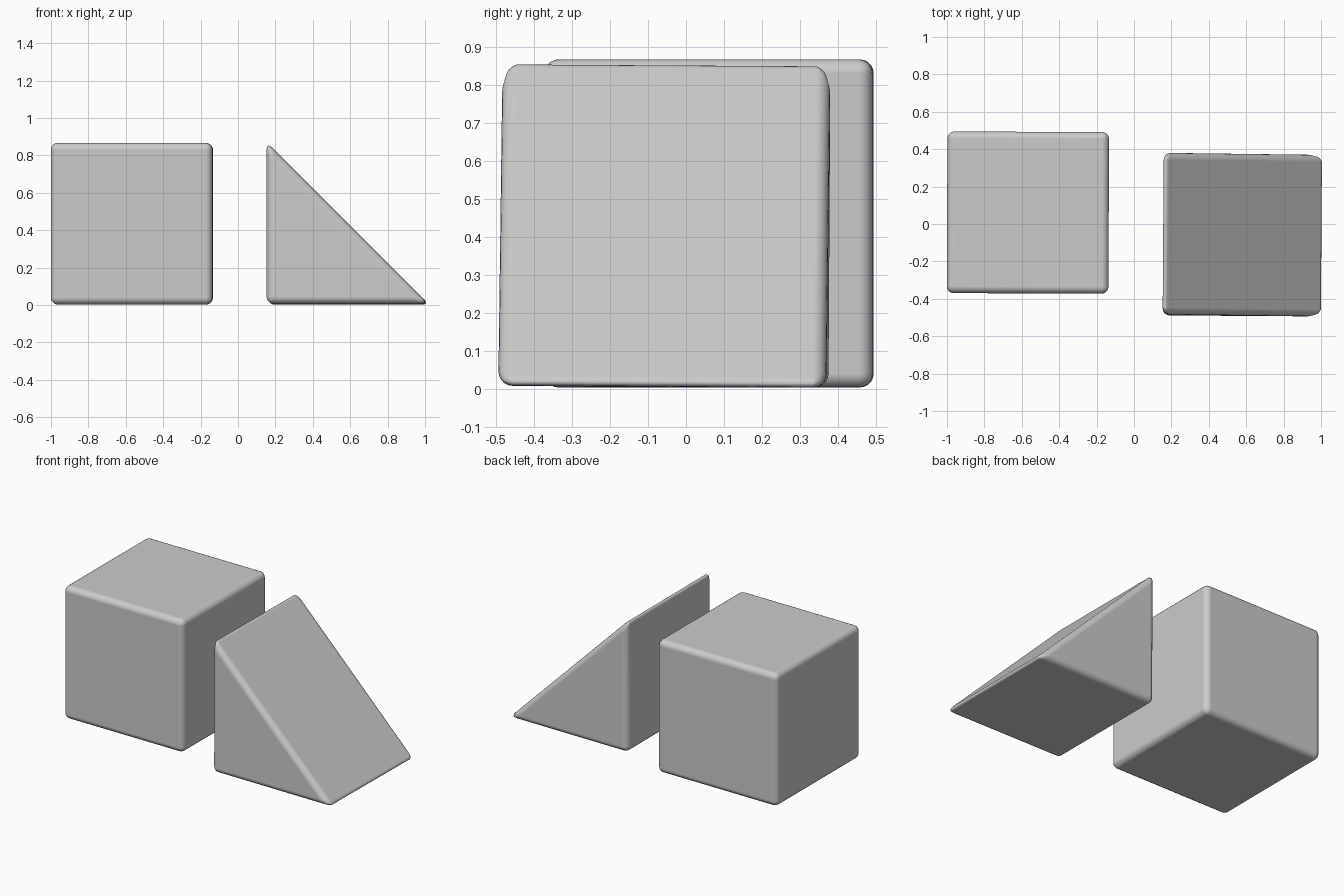
import bpy, bmesh
from math import radians
from mathutils import Vector

if "Cube" in bpy.data.objects:
    bpy.data.objects.remove(bpy.data.objects["Cube"])

SIZE = 0.864      # edge length shared by both blocks
ROUND = 0.037     # edge rounding


def block(name, profile, depth, centre, tilt):
    """Extrude an x-z profile along y, then round every edge."""
    bm = bmesh.new()
    face = bm.faces.new([bm.verts.new((x, -depth / 2, z)) for x, z in profile])
    new = bmesh.ops.extrude_face_region(bm, geom=[face])["geom"]
    bmesh.ops.translate(bm, vec=Vector((0, depth, 0)),
                        verts=[v for v in new if isinstance(v, bmesh.types.BMVert)])
    bmesh.ops.recalc_face_normals(bm, faces=bm.faces)
    mesh = bpy.data.meshes.new(name)
    bm.to_mesh(mesh)
    bm.free()
    mesh.shade_smooth()
    ob = bpy.data.objects.new(name, mesh)
    bpy.context.collection.objects.link(ob)
    ob.location = centre
    ob.rotation_euler = [radians(a) for a in tilt]
    bev = ob.modifiers.new("round_edges", 'BEVEL')
    bev.limit_method = 'NONE'
    bev.width = ROUND
    bev.segments = 5
    bev.harden_normals = True
    return ob


h = SIZE / 2

# Rounded cube on the left
block("cube_block", [(-h, -h), (h, -h), (h, h), (-h, h)], SIZE,
      (-0.567, 0.061, h + 0.003), (0, 0, -0.2))

# Right-angled wedge on the right, sloping down towards +x
block("wedge_block", [(-h, -h), (h, -h), (-h, h)], SIZE,
      (0.588, -0.057, h + 0.005), (-0.35, 0, -0.4))
